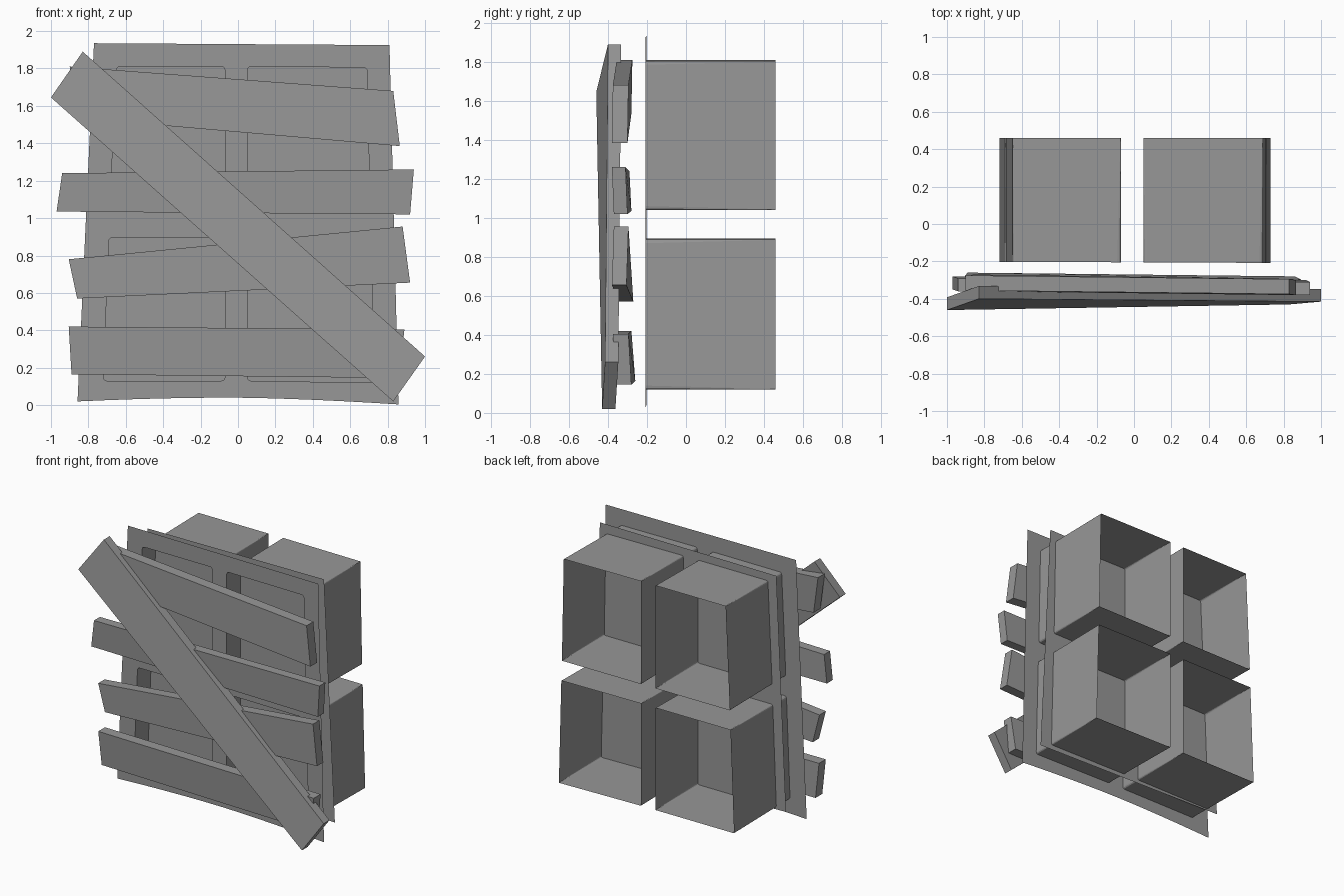
import bpy, bmesh
from mathutils import Vector

if "Cube" in bpy.data.objects:
    bpy.data.objects.remove(bpy.data.objects["Cube"])

FRAME_Y, BACK_Y, GLASS_Y = -0.205, 0.46, -0.04

# Dark grey shared by all parts
grey = bpy.data.materials.new("dark_grey")
grey.diffuse_color = (0.31, 0.31, 0.31, 1)
grey.use_nodes = True
grey.node_tree.nodes["Principled BSDF"].inputs["Base Color"].default_value = grey.diffuse_color


def finish(bm, name, recalc=True):
    if recalc:
        bmesh.ops.recalc_face_normals(bm, faces=bm.faces)
    me = bpy.data.meshes.new(name)
    bm.to_mesh(me)
    bm.free()
    me.materials.append(grey)
    ob = bpy.data.objects.new(name, me)
    bpy.context.collection.objects.link(ob)
    return ob


def frame_y(x):
    """The frame leans very slightly forward towards +x."""
    return FRAME_Y - 0.004 * x


def add_loop(bm, pts):
    vs = [bm.verts.new((x, FRAME_Y, z)) for x, z in pts]
    return [bm.edges.new((vs[i], vs[(i + 1) % len(vs)])) for i in range(len(vs))]


def rounded(corners, r=0.02, n=3):
    """Quad outline with softly rounded corners."""
    out = []
    for i, c in enumerate(corners):
        c = Vector(c)
        a = c + (Vector(corners[i - 1]) - c).normalized() * r
        b = c + (Vector(corners[(i + 1) % 4]) - c).normalized() * r
        for k in range(n + 1):
            t = k / n
            out.append(a * (1 - t) ** 2 + c * 2 * t * (1 - t) + b * t ** 2)
    return out


# Warped window frame sheet with four openings
outline = [(-0.77, 1.935), (0.81, 1.925)]
for k in range(13):                      # arched bottom edge
    t = 1 - k / 6
    outline.append((0.858 * t, 0.04 - 0.028 * abs(t) ** 1.7 - 0.008 * t))
holes = [
    [(-0.65, 1.81), (-0.07, 1.81), (-0.07, 1.04), (-0.685, 1.04)],
    [(0.05, 1.81), (0.69, 1.805), (0.705, 1.04), (0.05, 1.04)],
    [(-0.69, 0.895), (-0.07, 0.895), (-0.07, 0.13), (-0.72, 0.13)],
    [(0.05, 0.895), (0.71, 0.89), (0.73, 0.12), (0.05, 0.13)],
]
bm = bmesh.new()
edges = add_loop(bm, outline)
for h in holes:
    edges += add_loop(bm, rounded(h))
bmesh.ops.triangle_fill(bm, edges=edges, use_beauty=True, normal=(0, -1, 0))
bmesh.ops.dissolve_limit(bm, angle_limit=0.01, verts=[], edges=bm.edges)
for v in bm.verts:
    v.co.y = frame_y(v.co.x)
finish(bm, "window_frame")

# Deep reveals behind each opening: rounded in front, sharp at the open back
for i, h in enumerate(holes):
    bm = bmesh.new()
    front = [bm.verts.new((x, frame_y(x), z)) for x, z in rounded(h)]
    back = [bm.verts.new((x, BACK_Y, z)) for x, z in rounded(h, 0.003)]
    for a in range(len(front)):
        b = (a + 1) % len(front)
        bm.faces.new((front[a], front[b], back[b], back[a]))
    finish(bm, f"window_reveal_{i + 1}")

# Glass sheet crossing the reveals
bm = bmesh.new()
bm.faces.new([bm.verts.new((x, GLASS_Y, z)) for x, z in
              [(-0.80, 0.12), (0.83, 0.08), (0.74, 1.875), (-0.72, 1.865)]])
finish(bm, "glass_pane", False)


# Boards nailed over the window: corners are (x, front y, z)
def board(name, corners, thick):
    bm = bmesh.new()
    front = [bm.verts.new(c) for c in corners]
    back = [bm.verts.new((x, y + thick, z)) for x, y, z in corners]
    bm.faces.new(front)
    bm.faces.new(back[::-1])
    for i in range(4):
        j = (i + 1) % 4
        bm.faces.new((front[j], front[i], back[i], back[j]))
    finish(bm, name)


board("board_top", [(-0.90, -0.355, 1.81), (-0.86, -0.36, 1.535),
                    (0.865, -0.38, 1.385), (0.83, -0.375, 1.68)], 0.08)
board("board_upper_middle", [(-0.94, -0.36, 1.24), (-0.97, -0.35, 1.035),
                             (0.92, -0.37, 1.02), (0.94, -0.38, 1.26)], 0.07)
board("board_lower_middle", [(-0.905, -0.36, 0.78), (-0.86, -0.345, 0.57),
                             (0.92, -0.38, 0.655), (0.88, -0.37, 0.955)], 0.075)
board("board_bottom", [(-0.905, -0.36, 0.42), (-0.89, -0.34, 0.165),
                       (0.86, -0.36, 0.145), (0.89, -0.375, 0.405)], 0.08)
board("board_diagonal", [(-0.83, -0.40, 1.89), (-1.0, -0.46, 1.645),
                         (0.83, -0.43, 0.02), (1.0, -0.415, 0.26)], 0.068)
